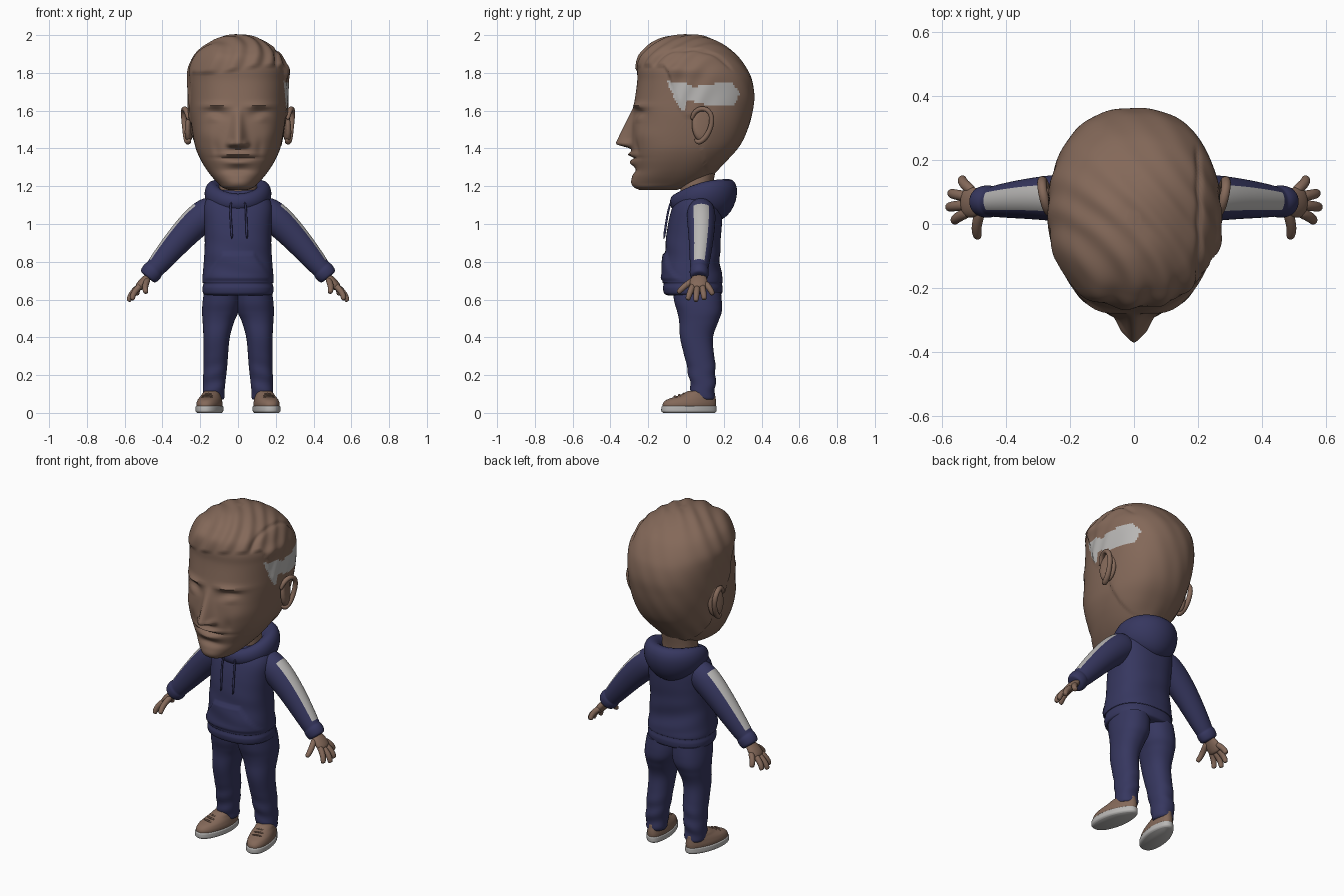
import bpy, bmesh, math
from mathutils import Vector, Matrix

if "Cube" in bpy.data.objects:
    bpy.data.objects.remove(bpy.data.objects["Cube"], do_unlink=True)


def material(name, rgb):
    m = bpy.data.materials.new(name)
    m.use_nodes = True
    m.diffuse_color = (*rgb, 1)
    m.node_tree.nodes["Principled BSDF"].inputs["Base Color"].default_value = (*rgb, 1)
    return m


brown = material("warm brown", (0.23, 0.14, 0.10))
navy = material("navy cloth", (0.037, 0.038, 0.115))
grey = material("light grey", (0.48, 0.47, 0.46))


def smooth(edge0, edge1, v):
    t = max(0, min(1, (v - edge0) / (edge1 - edge0)))
    return t * t * (3 - 2 * t)


def skin(name, rings, mats, rule=None, mirror=False, closed=False, subdiv=0):
    """Join rings of points into one surface."""
    bm = bmesh.new()
    loops = [[bm.verts.new(p) for p in ring] for ring in rings]
    n = len(loops[0])
    pairs = list(zip(loops, loops[1:])) + ([(loops[-1], loops[0])] if closed else [])
    for a, b in pairs:
        for i in range(n):
            j = (i + 1) % n
            bm.faces.new((a[i], a[j], b[j], b[i]))
    if not closed:
        bm.faces.new(loops[0])
        bm.faces.new(loops[-1])
    bmesh.ops.recalc_face_normals(bm, faces=bm.faces)
    bm.normal_update()
    if rule:
        for f in bm.faces:
            f.material_index = int(rule(f))
    me = bpy.data.meshes.new(name)
    bm.to_mesh(me)
    bm.free()
    for m in mats:
        me.materials.append(m)
    me.shade_smooth()
    me.set_sharp_from_angle(angle=math.radians(60))
    ob = bpy.data.objects.new(name, me)
    bpy.context.scene.collection.objects.link(ob)
    if mirror:
        ob.modifiers.new("mirror", "MIRROR").use_mirror_merge = False
    if subdiv:
        sub = ob.modifiers.new("soften", "SUBSURF")
        sub.levels = sub.render_levels = subdiv
    return ob


def resample(rows, steps):
    """Smooth spline through table rows."""
    out = []
    for i in range(len(rows) - 1):
        a, b, c, d = (rows[max(0, min(len(rows) - 1, i + k))] for k in (-1, 0, 1, 2))
        for s in range(steps):
            t = s / steps
            out.append([q + t * (r - p) / 2 + t * t * (p - 2.5 * q + 2 * r - w / 2)
                        + t ** 3 * (1.5 * (q - r) + (w - p) / 2)
                        for p, q, r, w in zip(a, b, c, d)])
    return out + [list(rows[-1])]


def loft(name, rows, mats, segs=48, steps=4, power=0.9, sculpt=None, **kw):
    """Rows hold height, half width, front, back and an optional centre x."""
    rings = []
    for z, hw, y0, y1, *cx in resample(rows, steps):
        ring = []
        for i in range(segs):
            a = math.tau * i / segs
            c, s = math.cos(a), math.sin(a)
            x = (cx[0] if cx else 0) + hw * math.copysign(abs(c) ** power, c)
            y = (y0 + y1) / 2 + (y1 - y0) / 2 * math.copysign(abs(s) ** power, s)
            p = Vector((x, y, z))
            ring.append(sculpt(p) if sculpt else p)
        rings.append(ring)
    return skin(name, rings, mats, **kw)


def tube(name, pts, radii, mats, segs=12, ref=(0, 1, 0), flat=(1, 1), subdiv=2, **kw):
    pts = [Vector(p) for p in pts]
    rings = []
    for i, p in enumerate(pts):
        t = (pts[min(i + 1, len(pts) - 1)] - pts[max(i - 1, 0)]).normalized()
        u = t.cross(Vector(ref)).normalized()
        v = t.cross(u)
        angles = [math.tau * k / segs for k in range(segs)]
        rings.append([p + radii[i] * (u * flat[0] * math.cos(a) + v * flat[1] * math.sin(a))
                      for a in angles])
    return skin(name, rings, mats, subdiv=subdiv, **kw)


# Head: face features are soft bumps (x, z, width, height, push)
bumps = [
    (.04, 1.425, .016, .015, .022), (.115, 1.58, .055, .03, -.03),
    (.125, 1.565, .04, .018, .024), (.125, 1.563, .045, .004, -.006),
    (.12, 1.625, .07, .014, .018), (.0, 1.368, .08, .011, .022),
    (.0, 1.325, .065, .014, .018), (.0, 1.35, .1, .006, -.012),
    (.0, 1.285, .07, .016, -.012), (.0, 1.215, .06, .03, .006),
    (.17, 1.47, .05, .05, .01), (.115, 1.4, .02, .04, -.008),
]


def gauss(a, b):
    return math.exp(-a * a - b * b)


def sculpt_head(p):
    x, y, z = p
    q = p.copy()
    face = smooth(0, -.15, y)
    if face:
        push = sum(h * gauss((abs(x) - bx) / w, (z - bz) / t) for bx, bz, w, t, h in bumps)
        down = max(0, min(1, (1.62 - z) / .19))
        push += .08 * down * gauss(x / (.02 + .018 * down), 0) * smooth(1.395, 1.425, z)
        q.y -= face * push
    # Hair: raised edge, combed strands, parting and side tuft
    line = 1.81 + .02 * math.sin(9 * x) - .26 * smooth(-.12, .0, y) - .3 * smooth(.03, .12, y)
    hair = smooth(line, line + .015, z)
    out = Vector((x, y - .04, max(0, z - 1.7))).normalized()
    comb = .003 * math.sin(60 * x + 35 * y - 30 * z + 3 * math.sin(9 * y))
    quiff = 1 + 1.2 * smooth(-.05, -.2, y)
    part = -.008 * gauss((x - .2) / .008, 0) * smooth(1.8, 1.86, z)
    tuft = .014 * gauss((y + .05) / .1, (z - 1.81) / .03) * smooth(.1, .2, x)
    back = smooth(.25, .05, y)
    return q + out * hair * (.006 * back + comb * quiff * (.3 + .7 * back) + part + tuft)


patch = [(-.1, 1.755), (.0, 1.75), (.04, 1.72), (.08, 1.74), (.25, 1.745), (.285, 1.69),
         (.255, 1.63), (.15, 1.62), (.06, 1.64), (.01, 1.66), (-.015, 1.59), (-.06, 1.66)]


def in_patch(f):
    c = f.calc_center_median()
    inside = False
    for (ya, za), (yb, zb) in zip(patch, patch[1:] + patch[:1]):
        if (za > c.z) != (zb > c.z) and c.y < ya + (c.z - za) * (yb - ya) / (zb - za):
            inside = not inside
    return inside and c.x > .05


loft("head", [
    (1.18, .05, -.245, -.05), (1.195, .085, -.272, .0), (1.217, .108, -.284, .08),
    (1.25, .138, -.284, .13), (1.29, .168, -.277, .17), (1.34, .198, -.283, .22),
    (1.395, .222, -.29, .27), (1.45, .235, -.29, .305), (1.524, .247, -.285, .335),
    (1.6, .256, -.28, .353), (1.68, .26, -.268, .362), (1.76, .262, -.258, .35),
    (1.82, .258, -.258, .323), (1.88, .232, -.245, .282), (1.92, .198, -.213, .24),
    (1.95, .155, -.178, .195), (1.975, .11, -.13, .14), (1.99, .065, -.08, .09),
    (1.996, .02, -.01, .04)], [brown, grey], segs=200, steps=6, power=.86,
    sculpt=sculpt_head, rule=in_patch)
loft("neck", [(1.08, .11, -.035, .15), (1.18, .1, -.03, .14), (1.3, .1, -.03, .16)], [brown])

# Ears: curled rim around a thin inner shell
rim = [(.262, .03, 1.55), (.27, .04, 1.59), (.28, .075, 1.613), (.288, .115, 1.608),
       (.288, .14, 1.57), (.282, .133, 1.51), (.275, .105, 1.455), (.265, .065, 1.425),
       (.255, .045, 1.45)]
tube("ear_rim", rim, [.01, .014, .015, .015, .015, .014, .016, .017, .01], [brown],
     ref=(1, 0, 0), mirror=True)
tube("ear_shell", [(.24, .08, 1.525), (.262, .085, 1.525), (.274, .088, 1.527)],
     [.085, .085, .06], [brown], segs=20, flat=(1.1, .65), mirror=True)


# Hooded top with a raised front pocket
def sculpt_torso(p):
    x, y, z = p
    if y < 0:
        edge = .17 - .75 * (z - .72)
        p.y -= .011 * smooth(edge + .008, edge, abs(x)) * smooth(.7, .712, z) * smooth(.85, .84, z)
    p.y += .003 * math.sin(45 * z + 14 * x) * smooth(1.0, .8, z) * smooth(.7, .75, z)
    return p


loft("torso", [
    (.622, .165, -.095, .175), (.632, .184, -.115, .19), (.66, .188, -.122, .194),
    (.685, .183, -.118, .19), (.7, .189, -.125, .194), (.8, .181, -.115, .18),
    (.9, .176, -.108, .183), (1.0, .18, -.095, .19), (1.08, .184, -.075, .19),
    (1.13, .168, -.052, .18), (1.17, .125, -.035, .16), (1.19, .08, -.01, .13)],
    [navy], segs=120, steps=8, power=.84, sculpt=sculpt_torso)

rings = []
for i in range(64):
    a = math.tau * i / 64
    b = (1 + math.sin(a)) / 2
    height = 1.16 - .045 * (1 - b) ** 2 - .03 * b * b
    ring = []
    for k in range(20):
        t = math.tau * k / 20
        up = (.045 + .063 * b) * math.sin(t)
        r = .125 + (.035 + .03 * b) * math.cos(t) + .25 * b * up
        ring.append(Vector((r * math.cos(a), .075 + r * math.sin(a), height + up)))
    rings.append(ring)
skin("hood", rings, [navy], closed=True)

for side in (-1, 1):
    tube("drawstring", [(side * .035, -.078, 1.12), (side * .043, -.093, 1.08),
         (side * .04 + .004, -.106, 1.0), (side * .04 + .008, -.118, .915)],
         [.006, .006, .006, .008], [navy], segs=8, subdiv=1)


# Sleeves with a stripe along the outer face
def stripe(f):
    c = f.calc_center_median()
    return .22 < c.x < .47 and f.normal.dot(Vector((.72, 0, .69))) > .82


tube("sleeve", [(.1, .08, 1.09), (.18, .08, 1.05), (.28, .082, .955), (.386, .075, .83),
     (.435, .07, .77), (.443, .07, .762), (.452, .07, .752), (.475, .07, .722), (.48, .07, .716)],
     [.075, .088, .077, .063, .054, .051, .058, .054, .04], [navy, grey], segs=32,
     flat=(1, .9), rule=stripe, mirror=True)

# Hands
tube("palm", [(.455, .07, .75), (.475, .07, .722), (.495, .068, .7), (.522, .066, .668),
     (.53, .066, .656)], [.034, .036, .05, .05, .036], [brown], flat=(.5, 1), mirror=True)
fingers = {
    "little_finger": ((.5, .1, .69), (.537, .143, .625)),
    "ring_finger": ((.515, .085, .675), (.573, .097, .6)),
    "middle_finger": ((.517, .06, .672), (.58, .052, .59)),
    "index_finger": ((.51, .04, .68), (.562, .008, .598)),
    "thumb": ((.475, .05, .71), (.488, -.044, .635)),
}
for name, (base, tip) in fingers.items():
    base, tip = Vector(base), Vector(tip)
    bend = Vector((.008, 0, .006))
    tube(name, [base, base.lerp(tip, .4) + bend, base.lerp(tip, .75) + bend, base.lerp(tip, .96), tip],
         [.017, .017, .016, .014, .007], [brown], ref=(1, 0, 0), mirror=True)


# Trousers
def sculpt_leg(p):
    p.y += .004 * math.sin(70 * p.z + 20 * p.x) * smooth(.35, .15, p.z)
    return p


loft("trouser_leg", [
    (.07, .05, .04, .143, .128), (.085, .057, .033, .15, .128), (.13, .058, .025, .155, .128),
    (.25, .063, .004, .155, .12), (.39, .069, -.03, .142, .114), (.48, .083, -.036, .17, .104),
    (.53, .095, -.045, .188, .095), (.58, .099, -.06, .19, .089), (.64, .095, -.07, .185, .085)],
    [navy], segs=64, steps=8, sculpt=sculpt_leg, mirror=True)

# Shoes, toes turned out, on pale soles
turn = Matrix.Translation((.15, .015, 0)) @ Matrix.Rotation(math.radians(12), 4, "Z")


def place(p):
    p.x *= 1 - .15 * smooth(0, .14, p.y)
    return turn @ p


loft("shoe_sole", [(0, .06, -.138, .14), (.008, .068, -.147, .149), (.022, .069, -.148, .15),
     (.034, .068, -.146, .149), (.037, .06, -.138, .143)], [grey], sculpt=place, mirror=True)
loft("shoe_upper", [
    (.03, .063, -.141, .145), (.05, .064, -.139, .147), (.068, .06, -.122, .146),
    (.08, .056, -.09, .144), (.092, .051, -.055, .142), (.105, .047, -.025, .14),
    (.116, .038, -.005, .13)], [brown], sculpt=place, mirror=True)
for k in range(4):
    y, z = -.078 + .024 * k, .085 + .007 * k
    path = [(-.034, y + .014, z - .008), (-.015, y, z + .004), (.015, y, z + .004), (.034, y + .014, z - .008)]
    tube("shoelace", [turn @ Vector(p) for p in path], [.005] * 4, [brown], segs=8,
         subdiv=1, mirror=True)
